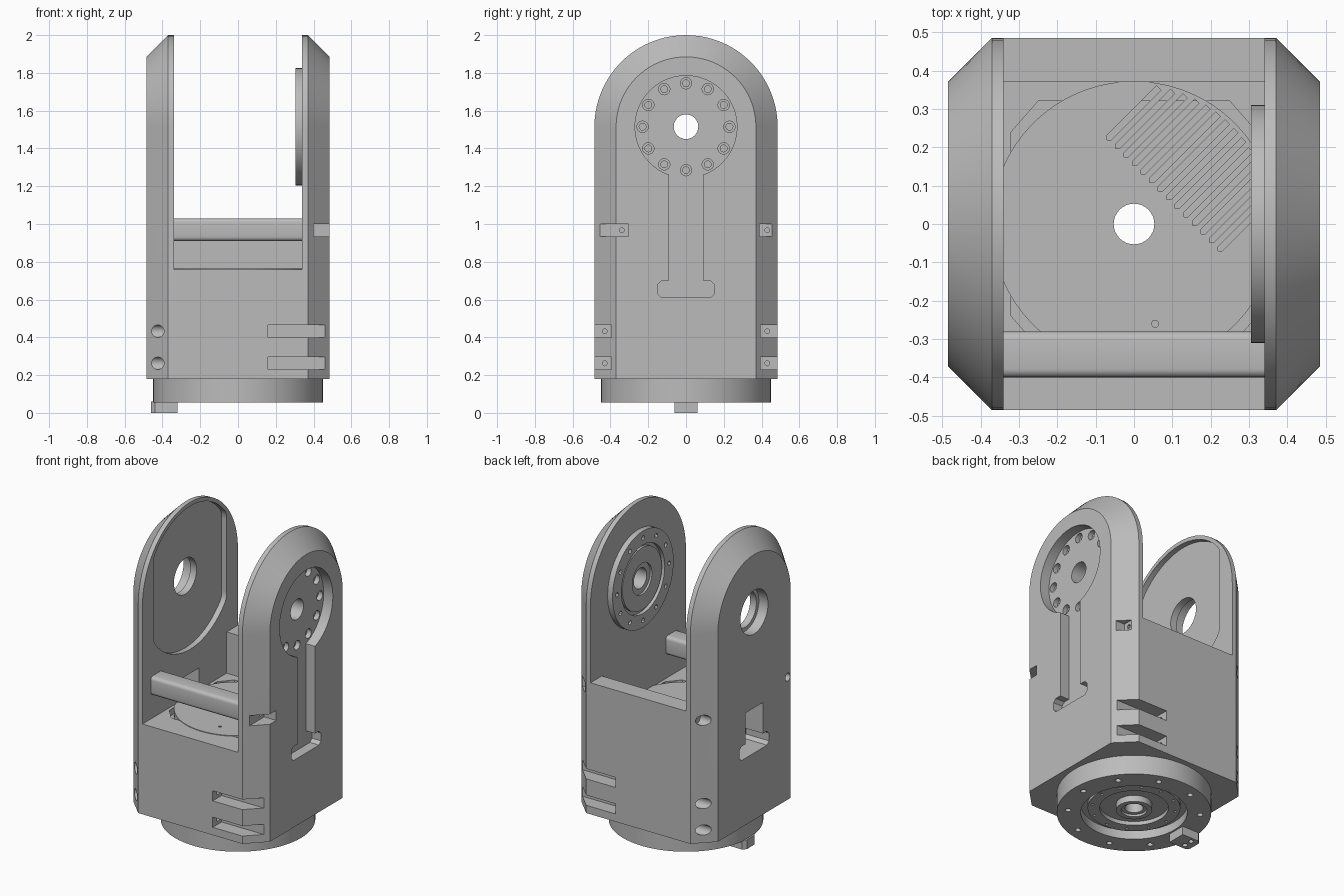
import bpy, bmesh
from math import sin, cos, pi, asin, sqrt
from mathutils import Vector

if "Cube" in bpy.data.objects:
    bpy.data.objects.remove(bpy.data.objects["Cube"])

# One plain grey finish
grey = bpy.data.materials.new("satin grey")
grey.use_nodes = True
GREY = (0.5, 0.5, 0.5, 1)
grey.diffuse_color = GREY
for node in grey.node_tree.nodes:
    if node.type == 'BSDF_PRINCIPLED':
        node.inputs["Base Color"].default_value = GREY

PIVOT = 1.515   # height of the arm axis
HALF = 0.485    # half width of the body
FLAT = 0.37     # half width inside the corner chamfers
INNER = 0.34    # inner faces of the arms
FLOOR = 0.76


def circle(u, v, r, n=32):
    return [(u + r * cos(2 * pi * i / n), v + r * sin(2 * pi * i / n)) for i in range(n)]


def rect(u0, u1, v0, v1):
    return [(u0, v0), (u1, v0), (u1, v1), (u0, v1)]


def place(axis, pts, t):
    return [(t, u, v) if axis == 'x' else (u, v, t) for u, v in pts]


def loft(bm, rings, closed=False):
    """Skin a series of point rings; capped unless closed into a loop."""
    rows = [[bm.verts.new(p) for p in ring] for ring in rings]
    n = len(rows[0])
    pairs = list(zip(rows, rows[1:])) + ([(rows[-1], rows[0])] if closed else [])
    for a, b in pairs:
        for i in range(n):
            j = (i + 1) % n
            bm.faces.new((a[i], a[j], b[j], b[i]))
    if not closed:
        bm.faces.new(rows[0])
        bm.faces.new(rows[-1])


def prism(bm, axis, pts, t0, t1):
    loft(bm, [place(axis, pts, t0), place(axis, pts, t1)])


def box(bm, x0, x1, y0, y1, z0, z1):
    prism(bm, 'z', rect(x0, x1, y0, y1), z0, z1)


def lathe(bm, profile, n=64):
    loft(bm, [[(r * cos(2 * pi * i / n), r * sin(2 * pi * i / n), h) for r, h in profile]
              for i in range(n)], closed=True)


def make(name, bm):
    bmesh.ops.recalc_face_normals(bm, faces=bm.faces)
    mesh = bpy.data.meshes.new(name)
    bm.to_mesh(mesh)
    bm.free()
    ob = bpy.data.objects.new(name, mesh)
    bpy.context.scene.collection.objects.link(ob)
    return ob


def cut(ob, build):
    """Subtract the disjoint solids that build(bm) creates."""
    bm = bmesh.new()
    build(bm)
    cutter = make("cutter", bm)
    cutter.hide_render = True
    mod = ob.modifiers.new("cut", 'BOOLEAN')
    mod.operation, mod.solver, mod.object = 'DIFFERENCE', 'EXACT', cutter
    bpy.context.view_layer.update()
    graph = bpy.context.evaluated_depsgraph_get()
    mesh = bpy.data.meshes.new_from_object(ob.evaluated_get(graph))
    ob.modifiers.clear()
    ob.data = mesh
    bpy.data.objects.remove(cutter)


def finish(ob):
    ob.data.materials.clear()
    ob.data.materials.append(grey)
    for p in ob.data.polygons:
        p.material_index = 0
    bpy.ops.object.select_all(action='DESELECT')
    ob.select_set(True)
    bpy.context.view_layer.objects.active = ob
    bpy.ops.object.shade_smooth_by_angle()


# Fork body: arched outline lofted across x with chamfered outer edges
def arch(r, n=40):
    return [(-r, 0.18), (r, 0.18)] + [(r * cos(pi * i / n), PIVOT + r * sin(pi * i / n))
                                      for i in range(n + 1)]


bm = bmesh.new()
loft(bm, [place('x', arch(r), x) for r, x in
          ((FLAT, -HALF), (HALF, -FLAT), (HALF, FLAT), (FLAT, HALF))])
body = make("fork_body", bm)

# Gap between the arms: side outline leaves the tall back wall standing
gap = [(-0.6, FLOOR), (FLAT, FLOOR), (FLAT, 1.025), (0.6, 1.025), (0.6, 2.2), (-0.6, 2.2)]
cut(body, lambda bm: prism(bm, 'x', gap, -INNER, INNER))

# Floor recess, corner pockets and centre bore
octagon = [(sx * a, sy * b) for sx, sy, pts in
           ((1, 1, ((.32, .24), (.25, .32))), (-1, 1, ((.25, .32), (.32, .24))),
            (-1, -1, ((.32, .24), (.25, .32))), (1, -1, ((.25, .32), (.32, .24))))
           for a, b in pts]
cut(body, lambda bm: prism(bm, 'z', octagon, FLOOR - 0.04, FLOOR + 0.02))
cut(body, lambda bm: prism(bm, 'z', circle(0, 0, 0.053, 48), 0.1, 0.9))

# Left arm: keyhole recess, ring of bolt holes, axle hole
FOOT, STEM, RING = 0.15, 0.09, 0.27
a = asin(STEM / RING)
foot = [(-STEM, 0.70), (-FOOT + .02, 0.70), (-FOOT, 0.68), (-FOOT, 0.63), (-FOOT + .02, 0.61)]
foot += [(-y, z) for y, z in reversed(foot)]
head = [(RING * cos(t), PIVOT + RING * sin(t)) for t in
        [-pi / 2 + a + (2 * pi - 2 * a) * i / 48 for i in range(49)]]
cut(body, lambda bm: prism(bm, 'x', head + foot, 0.42, 0.6))


def bolt_ring(bm, r, t0, t1):
    for y, z in circle(0, PIVOT, 0.23, 12):
        prism(bm, 'x', circle(y, z, r, 16), t0, t1)


cut(body, lambda bm: bolt_ring(bm, 0.03, 0.39, 0.5))
cut(body, lambda bm: bolt_ring(bm, 0.018, 0.36, 0.4))
cut(body, lambda bm: prism(bm, 'x', circle(0, PIVOT, 0.065, 48), 0.3, 0.6))

# Right arm: clipped round recess, stepped bearing hole, cable opening
recess = [(max(-FLAT, min(FLAT, y)), z) for y, z in circle(0, PIVOT, 0.46, 72)]
cut(body, lambda bm: prism(bm, 'x', recess, -0.375, -0.3))
cut(body, lambda bm: prism(bm, 'x', circle(0, PIVOT, 0.115, 48), -0.6, -0.3))
cut(body, lambda bm: prism(bm, 'x', circle(0, PIVOT, 0.14, 48), -0.6, -0.42))
cut(body, lambda bm: prism(bm, 'x', [(STEM, 0.9), (-STEM, 0.9)] + foot, -0.6, -0.32))


# Left corners: screw pockets; right corners: screw bores
def pockets(bm):
    for z in (0.2625, 0.4325):
        box(bm, 0.16, 0.6, -0.6, -0.395, z - 0.0325, z + 0.0325)
        box(bm, 0.16, 0.6, 0.395, 0.6, z - 0.0325, z + 0.0325)
    box(bm, 0.40, 0.6, -0.6, -0.305, 0.935, 1.0)
    box(bm, 0.40, 0.6, 0.39, 0.6, 0.935, 1.0)


def bores(bm):
    for y in (-0.43, 0.43):
        for z in (0.2625, 0.4325):
            prism(bm, 'x', circle(y, z, 0.033, 24), -0.6, -0.32)
            prism(bm, 'x', circle(y, z, 0.013, 12), 0.08, 0.2)
    for y, r in ((-0.34, 0.025), (0.43, 0.033)):
        prism(bm, 'x', circle(y, 0.9675, r, 24), -0.6, -0.38)
        prism(bm, 'x', circle(y, 0.9675, 0.013, 12), 0.36, 0.45)


cut(body, pockets)
cut(body, bores)
finish(body)

# Round floor plate with diagonal grooves
bm = bmesh.new()
prism(bm, 'z', circle(0, 0, 0.372, 96), 0.70, FLOOR + 0.004)
floor_plate = make("floor_plate", bm)


def grooves(bm):
    along, across = Vector((1, 1)) / sqrt(2), Vector((1, -1)) / sqrt(2)
    for i in range(14):
        t = -0.205 + 0.0315 * i
        far = sqrt(0.36 ** 2 - t * t)
        w = 0.008
        pts = [along * s + across * (t + d) for s, d in
               ((0.105, 0), (0.113, -w), (far, -w), (far, w), (0.113, w))]
        prism(bm, 'z', [tuple(p) for p in pts], FLOOR - 0.015, FLOOR + 0.02)


cut(floor_plate, grooves)
cut(floor_plate, lambda bm: [prism(bm, 'z', circle(x, y, r, 32), 0.6, 0.9)
                             for x, y, r in ((0, 0, 0.053), (0.055, -0.26, 0.009))])
finish(floor_plate)

# Front cross bar
bm = bmesh.new()
box(bm, -INNER - 0.01, INNER + 0.01, -0.40, -0.28, 0.91, 1.03)
long_edges = [e for e in bm.edges if abs(e.verts[0].co.x - e.verts[1].co.x) > 0.1]
bmesh.ops.bevel(bm, geom=long_edges, offset=0.022, segments=4, profile=0.5, affect='EDGES')
finish(make("cross_bar", bm))

# Drive flange on the inner face of the left arm
bm = bmesh.new()
lathe(bm, [(.065, -.01), (.065, .015), (.1, .015), (.1, .028), (.2, .028), (.2, .012),
           (.22, .012), (.22, .035), (.31, .035), (.31, -.01)])
flange = make("drive_flange", bm)
cut(flange, lambda bm: [prism(bm, 'z', circle(x, y, 0.014, 12), 0.01, 0.06)
                        for x, y in circle(0, 0, 0.265, 12)])
flange.rotation_euler = (0, -pi / 2, 0)
flange.location = (INNER, 0, PIVOT)
finish(flange)

# Round base with stepped rings and bolt holes underneath
bm = bmesh.new()
lathe(bm, [(.053, .2), (.053, .085), (.075, .085), (.075, .07), (.105, .07), (.105, .11),
           (.2, .11), (.2, .085), (.27, .085), (.27, .11), (.31, .11), (.31, .055),
           (.45, .055), (.45, .2)], 96)
base = make("base_ring", bm)


def base_holes(bm):
    for x, y in circle(0, 0, 0.385, 10):
        prism(bm, 'z', circle(x, y, 0.017, 16), 0.0, 0.12)
    for x, y in circle(0, 0, 0.245, 12):
        prism(bm, 'z', circle(x, y, 0.009, 12), 0.0, 0.12)


cut(base, base_holes)
finish(base)

# Locating tab under the base
bm = bmesh.new()
prism(bm, 'z', [(-0.46, -0.04), (-0.44, -0.06), (-0.32, -0.06),
                (-0.32, 0.06), (-0.44, 0.06), (-0.46, 0.04)], 0, 0.06)
tab = make("locating_tab", bm)
cut(tab, lambda bm: [prism(bm, 'z', circle(-0.41, y, 0.016, 16), -0.02, 0.04)
                     for y in (-0.028, 0.028)])
finish(tab)
